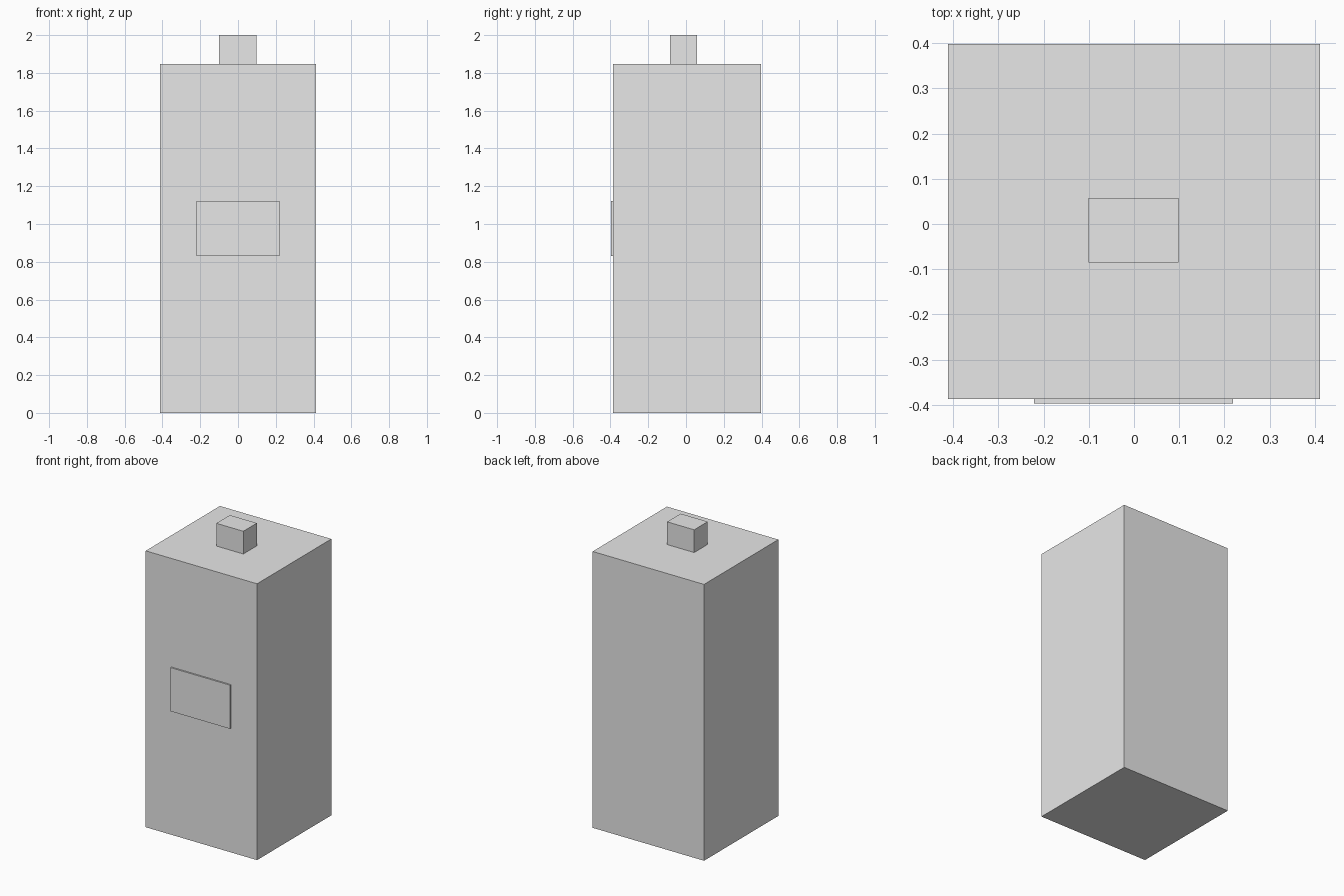
import bpy

if "Cube" in bpy.data.objects:
    bpy.data.objects.remove(bpy.data.objects["Cube"])

# Single plain grey for every part
grey = bpy.data.materials.new("light_grey")
grey.diffuse_color = (0.8, 0.8, 0.8, 1.0)
grey.use_nodes = True
grey.node_tree.nodes["Principled BSDF"].inputs["Base Color"].default_value = grey.diffuse_color


def box(name, low, high):
    """Axis-aligned box between two opposite corners."""
    centre = [(a + b) / 2 for a, b in zip(low, high)]
    size = [b - a for a, b in zip(low, high)]
    bpy.ops.mesh.primitive_cube_add(size=1, location=centre)
    obj = bpy.context.object
    obj.name = name
    obj.scale = size
    bpy.ops.object.transform_apply(location=False, rotation=False, scale=True)
    obj.data.materials.append(grey)
    return obj


# Tall main body
box("body", (-0.412, -0.387, 0.0), (0.412, 0.398, 1.848))
# Small block on top
box("top_block", (-0.101, -0.085, 1.848), (0.099, 0.058, 2.0))
# Thin plate on the front
box("front_plate", (-0.221, -0.397, 0.83), (0.219, -0.387, 1.122))
